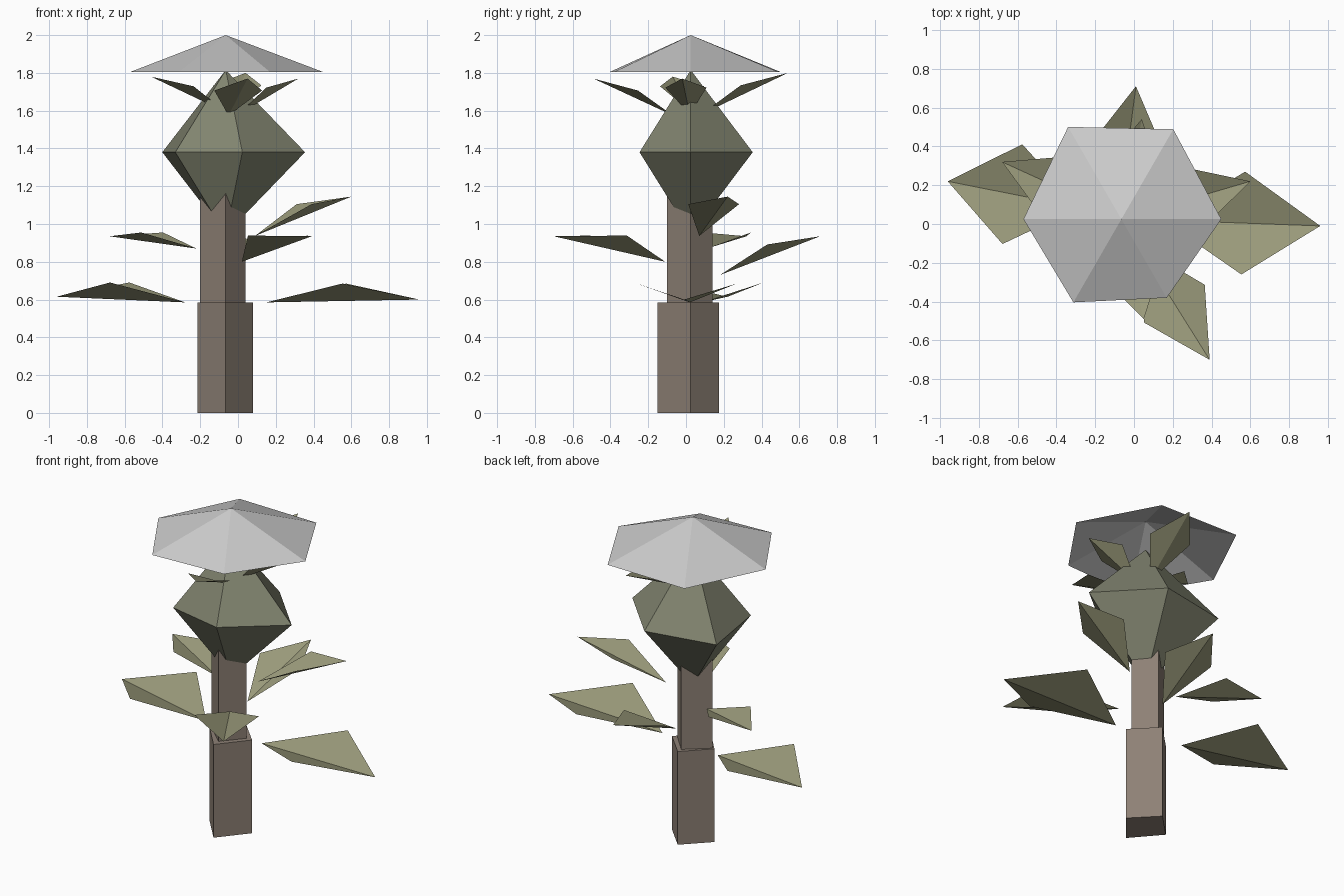
import bpy
from math import cos, sin, radians
from mathutils import Vector

if "Cube" in bpy.data.objects:
    bpy.data.objects.remove(bpy.data.objects["Cube"])

CX, CY = -0.065, 0.025          # shared plant axis


def material(name, rgb):
    m = bpy.data.materials.new(name)
    m.diffuse_color = (*rgb, 1)
    m.use_nodes = True
    m.node_tree.nodes["Principled BSDF"].inputs["Base Color"].default_value = m.diffuse_color
    return m


BARK = material("bark", (0.27, 0.22, 0.18))
BULB = material("bulb_green", (0.22, 0.23, 0.16))
LEAF = material("leaf_green", (0.33, 0.33, 0.20))


def add_mesh(name, verts, faces, mat=None):
    me = bpy.data.meshes.new(name)
    me.from_pydata(verts, [], faces)
    ob = bpy.data.objects.new(name, me)
    bpy.context.collection.objects.link(ob)
    if mat:
        me.materials.append(mat)
    return ob


def ring(radii, z):
    """Evenly spaced ring about the axis with one radius per corner."""
    step = 360 / len(radii)
    return [(CX + r * cos(radians(i * step)), CY + r * sin(radians(i * step)), z)
            for i, r in enumerate(radii)]


def prism(name, radii, z0, z1, mat):
    n = len(radii)
    faces = [(i, (i + 1) % n, (i + 1) % n + n, i + n) for i in range(n)]
    faces += [tuple(reversed(range(n))), tuple(range(n, 2 * n))]
    return add_mesh(name, ring(radii, z0) + ring(radii, z1), faces, mat)


def pyramid(name, radii, z, top, bottom=None, mat=None):
    """Open cone, or a bipyramid when a bottom point is given."""
    n = len(radii)
    verts = ring(radii, z) + [(CX, CY, top)]
    faces = [(i, (i + 1) % n, n) for i in range(n)]
    if bottom is not None:
        verts.append((CX, CY, bottom))
        faces += [((i + 1) % n, i, n + 1) for i in range(n)]
    return add_mesh(name, verts, faces, mat)


def leaf(name, root, tip, half_width, lift):
    """Two triangles folded along the root-tip midrib."""
    root, tip = Vector(root), Vector(tip)
    d = tip - root
    side = Vector((-d.y, d.x, 0)).normalized() * half_width
    mid = root + d * 0.51 + Vector((0, 0, lift))
    return add_mesh(name, [root, tip, mid + side, mid - side],
                    [(0, 1, 2), (1, 0, 3)], LEAF)


# Stem
prism("lower_stem", [0.145, 0.15, 0.15, 0.175], 0, 0.585, BARK)
prism("upper_stem", [0.105, 0.115, 0.135, 0.125], 0.585, 1.17, BARK)

# Five-sided bulb and open six-sided cap
pyramid("bulb", [0.42, 0.345, 0.415, 0.33, 0.285], 1.38, 1.815, 0.945, BULB)
pyramid("cap", [0.515, 0.535, 0.549, 0.505, 0.495, 0.468], 1.805, 2.0)

# Stem leaves: root, tip, half width, lift
stem_leaves = [
    ((0.15, 0.02, 0.585), (0.96, -0.01, 0.60), 0.265, 0.092),
    ((-0.28, 0.085, 0.585), (-0.96, 0.22, 0.615), 0.262, 0.090),
    ((0.02, -0.11, 0.80), (0.39, -0.70, 0.935), 0.184, 0.070),
    ((-0.22, 0.11, 0.87), (-0.68, 0.32, 0.935), 0.139, 0.052),
    ((-0.06, 0.18, 0.73), (0.01, 0.71, 0.935), 0.155, 0.057),
    ((0.09, 0.07, 0.937), (0.60, 0.22, 1.145), 0.14, 0.062),
]
for i, args in enumerate(stem_leaves, 1):
    leaf(f"stem_leaf_{i}", *args)

# Small leaves around the top of the bulb
top_leaves = [
    ((-0.06, 0.03, 1.59), (-0.46, -0.07, 1.78), 0.12, 0.042),
    ((0.0, 0.02, 1.58), (0.32, -0.02, 1.77), 0.11, 0.045),
    ((-0.05, -0.07, 1.575), (0.05, -0.49, 1.77), 0.13, 0.032),
    ((-0.05, 0.08, 1.58), (0.04, 0.54, 1.80), 0.13, 0.042),
]
for i, args in enumerate(top_leaves, 1):
    leaf(f"top_leaf_{i}", *args)
